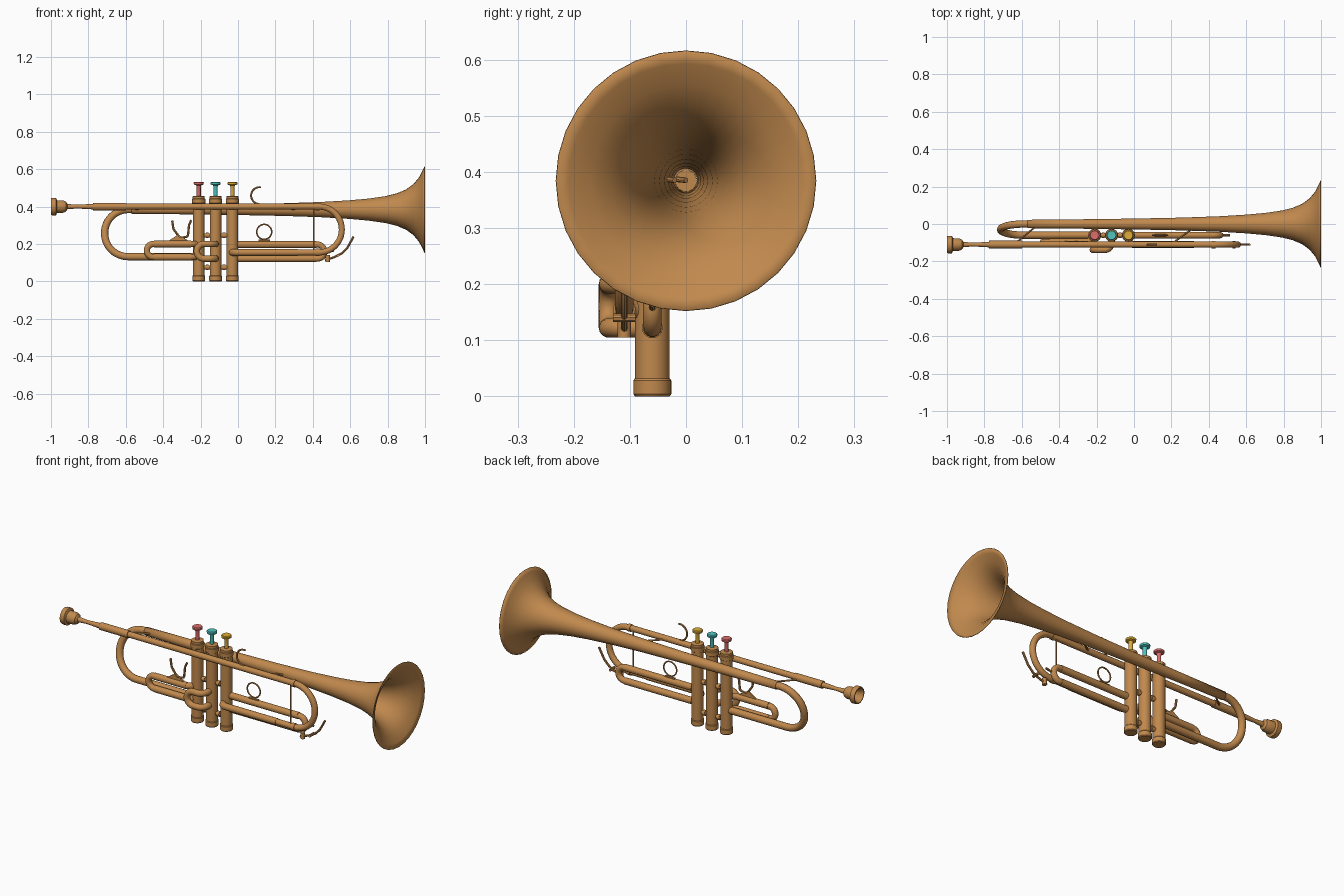
import bpy, bmesh, math
from mathutils import Vector as V

if "Cube" in bpy.data.objects:
    bpy.data.objects.remove(bpy.data.objects["Cube"])


def material(name, rgb):
    m = bpy.data.materials.new(name)
    m.diffuse_color = (*rgb, 1)
    m.use_nodes = True
    m.node_tree.nodes["Principled BSDF"].inputs["Base Color"].default_value = m.diffuse_color
    return m


BRASS = material("brass", (0.53, 0.25, 0.075))
RED = material("red", (0.72, 0.16, 0.15))
TEAL = material("teal", (0.08, 0.55, 0.52))
YELLOW = material("yellow", (0.75, 0.42, 0.04))


def finish(ob, mat, name):
    ob.name = name
    ob.data.materials.clear()
    ob.data.materials.append(mat)
    bpy.ops.object.select_all(action='DESELECT')
    ob.select_set(True)
    bpy.context.view_layer.objects.active = ob
    bpy.ops.object.shade_smooth_by_angle(angle=math.radians(35))
    return ob


def lathe(name, profile, origin, axis='X', segs=24, mat=BRASS):
    """Revolve (position, radius) pairs around a line parallel to X or Z."""
    bm = bmesh.new()
    rings = []
    for p, r in profile:
        ring = []
        for i in range(segs):
            a = math.tau * i / segs
            c, s = r * math.cos(a), r * math.sin(a)
            ring.append(bm.verts.new(V(origin) + (V((p, c, s)) if axis == 'X' else V((c, s, p)))))
        rings.append(ring)
    for a, b in zip(rings, rings[1:]):
        for i in range(segs):
            j = (i + 1) % segs
            bm.faces.new((a[i], a[j], b[j], b[i]))
    bmesh.ops.remove_doubles(bm, verts=bm.verts, dist=1e-5)
    bmesh.ops.recalc_face_normals(bm, faces=bm.faces)
    me = bpy.data.meshes.new(name)
    bm.to_mesh(me)
    bm.free()
    ob = bpy.data.objects.new(name, me)
    bpy.context.collection.objects.link(ob)
    return finish(ob, mat, name)


def rounded(points, r, n=8):
    """Polyline with its corners replaced by arcs of radius r."""
    pts = [V(p) for p in points]
    out = [pts[0]]
    for q, p, s in zip(pts, pts[1:], pts[2:]):
        a, b = (q - p).normalized(), (s - p).normalized()
        half = a.angle(b) / 2
        t = r / math.tan(half)
        c = p + (a + b).normalized() * r / math.sin(half)
        u, v = (p + a * t - c).normalized(), (p + b * t - c).normalized()
        out += [c + u.slerp(v, i / n) * r for i in range(n + 1)]
    return out + [pts[-1]]


def tube(name, pts, radius, res=5, closed=False):
    """Round tube swept along points."""
    cu = bpy.data.curves.new(name, 'CURVE')
    cu.dimensions = '3D'
    cu.bevel_depth = radius
    cu.bevel_resolution = res
    cu.use_fill_caps = True
    sp = cu.splines.new('POLY')
    sp.points.add(len(pts) - 1)
    for q, p in zip(sp.points, pts):
        q.co = (*p, 1)
    sp.use_cyclic_u = closed
    ob = bpy.data.objects.new(name, cu)
    bpy.context.collection.objects.link(ob)
    bpy.ops.object.select_all(action='DESELECT')
    ob.select_set(True)
    bpy.context.view_layer.objects.active = ob
    bpy.ops.object.convert(target='MESH')
    return finish(bpy.context.object, BRASS, name)


def arc(cx, y, cz, r, a0, a1, n=16):
    return [V((cx + r * math.cos(math.radians(a0 + (a1 - a0) * i / n)), y,
               cz + r * math.sin(math.radians(a0 + (a1 - a0) * i / n)))) for i in range(n + 1)]


def sleeve(name, x0, x1, r, y, z):
    return lathe(name, [(x0, 0), (x0, r), (x1, r), (x1, 0)], (0, y, z), segs=16)


VY = -0.06      # valve plane
LY = -0.11      # leadpipe plane
BZ = 0.384      # bell axis height
LZ = 0.40       # leadpipe height

# Bell flare, a thin open shell
bell = lathe("bell", [(-0.57, .0195), (-.3, .022), (0, .026), (.25, .031), (.45, .038), (.6, .047),
                      (.7, .056), (.79, .069), (.85, .084), (.9, .105), (.94, .134),
                      (.97, .17), (.99, .209), (1, .231)], (0, 0, BZ), segs=32)
sol = bell.modifiers.new("thickness", 'SOLIDIFY')
sol.thickness = 0.003

# Bell bow and lower return to the first valve
tube("bell_bow", rounded([(-.56, 0, BZ), (-.713, 0, BZ), (-.713, VY, .132), (-.21, VY, .132)], .127, 12), .0195)

# Mouthpiece with hollow cup
lathe("mouthpiece", [(-.93, 0), (-.95, .018), (-.99, .034), (-1, .040), (-1, .045), (-.993, .047),
                     (-.973, .047), (-.968, .034), (-.935, .033), (-.92, .027), (-.912, .014),
                     (-.86, .010), (-.77, .015), (-.77, 0)], (0, LY, LZ))

# Leadpipe, main tuning slide and return to the third valve
sleeve("mouthpiece_receiver", -.775, -.6, .0205, LY, LZ)
tube("leadpipe", [(-.61, LY, LZ), (.43, LY, LZ)], .0165)
tube("tuning_slide", rounded([(.4, LY, LZ), (.555, LY, LZ), (.555, LY, .155), (.3, LY, .155)], .122, 12), .0165)
tube("tuning_return", rounded([(.32, LY, .155), (-.03, LY, .155), (-.03, VY, .155)], .03), .0185)
sleeve("tuning_sleeve_upper", .415, .435, .02, LY, LZ)
sleeve("tuning_sleeve_lower", .415, .435, .02, LY, .155)

# Valves with caps, stems and coloured buttons
for i, (x, col) in enumerate(zip((-.21, -.12, -.03), (RED, TEAL, YELLOW)), 1):
    lathe(f"valve_{i}", [(0, 0), (0, .031), (.004, .034), (.028, .034), (.032, .031), (.415, .031),
                         (.418, .035), (.440, .035), (.443, .032), (.455, .032), (.458, .024), (.458, 0)],
          (x, VY, 0), 'Z')
    lathe(f"valve_button_{i}", [(.45, .011), (.505, .011), (.514, .014), (.518, .026), (.528, .027),
                                (.532, .023), (.530, 0)], (x, VY, 0), 'Z', mat=col)

# Connectors between valves
for i, x in enumerate((-.165, -.075)):
    for z in (.075, .246):
        sleeve(f"valve_connector_{i}_{z}", x - .03, x + .03, .011, VY, z)
        sleeve(f"connector_collar_{i}_{z}", x - .007, x + .007, .015, VY, z)

# First, second and third valve slides
tube("first_slide", rounded([(-.21, VY, .2), (-.24, -.096, .2), (-.487, -.096, .2), (-.487, -.096, .13),
                             (-.24, -.096, .13), (-.21, VY, .13)], .034), .017)
tube("second_slide", rounded([(-.12, VY, .2), (-.12, -.138, .2), (-.22, -.138, .2), (-.22, -.138, .122),
                              (-.12, -.138, .122), (-.12, VY, .122)], .038), .0175)
tube("third_slide", rounded([(-.03, VY, .197), (.462, VY, .197), (.462, VY, .122), (-.03, VY, .122)], .037), .0165)
for n, y, z, x0, x1 in (("first_upper", -.096, .2, -.45, -.25), ("first_lower", -.096, .13, -.45, -.25),
                        ("third_upper", VY, .197, 0, .42), ("third_lower", VY, .122, 0, .42)):
    sleeve(n + "_sleeve", x0, x1, .0185, y, z)

# Third slide finger ring and its foot
tube("finger_ring", arc(.14, VY, .265, .04, 0, 360 * 31 / 32, 31), .004, 2, True)
tube("finger_ring_foot", [(.11, VY, .217), (.17, VY, .217)], .006, 2)

# Little finger hook on the leadpipe
tube("finger_hook", arc(.115, LY, .459, .045, 80, 270), .005, 2)

# Thumb saddle on the first slide
tube("thumb_saddle", rounded([(-.352, -.096, .325), (-.345, -.096, .28), (-.31, -.096, .232),
                              (-.268, -.096, .24), (-.262, -.096, .3), (-.25, -.096, .328)], .012, 5), .006, 2)
bm = bmesh.new()
outline = [(-.375, .215), (-.26, .215), (-.29, .232), (-.32, .25)]
face = bm.faces.new([bm.verts.new((x, -.101, z)) for x, z in outline])
up = bmesh.ops.extrude_face_region(bm, geom=[face])
bmesh.ops.translate(bm, verts=[g for g in up["geom"] if isinstance(g, bmesh.types.BMVert)], vec=(0, .01, 0))
bmesh.ops.recalc_face_normals(bm, faces=bm.faces)
me = bpy.data.meshes.new("saddle_base")
bm.to_mesh(me)
bm.free()
base = bpy.data.objects.new("saddle_base", me)
bpy.context.collection.objects.link(base)
finish(base, BRASS, "saddle_base")

# Braces
tube("tuning_brace", [(.405, LY, .16), (.405, LY, .395)], .004, 2)
tube("bell_brace_rear", [(-.63, LY + .01, .395), (-.51, 0, .385)], .005, 2)
tube("bell_brace_front", [(.21, LY + .01, .395), (.32, -.02, .385)], .005, 2)

# Water keys on the main and third slides
tube("water_key_lever", [(.618, LY, .24), (.585, LY, .18), (.555, LY, .15), (.52, LY, .132), (.465, LY, .112)], .006, 2)
tube("water_key_hinge", [(.535, LY - .02, .14), (.535, LY + .02, .14)], .008, 3)
lathe("water_key_cap", [(.105, 0), (.105, .012), (.14, .012), (.14, 0)], (.48, LY, 0), 'Z', 16)
tube("third_slide_key", [(.46, VY, .155), (.512, VY, .165)], .006, 2)
